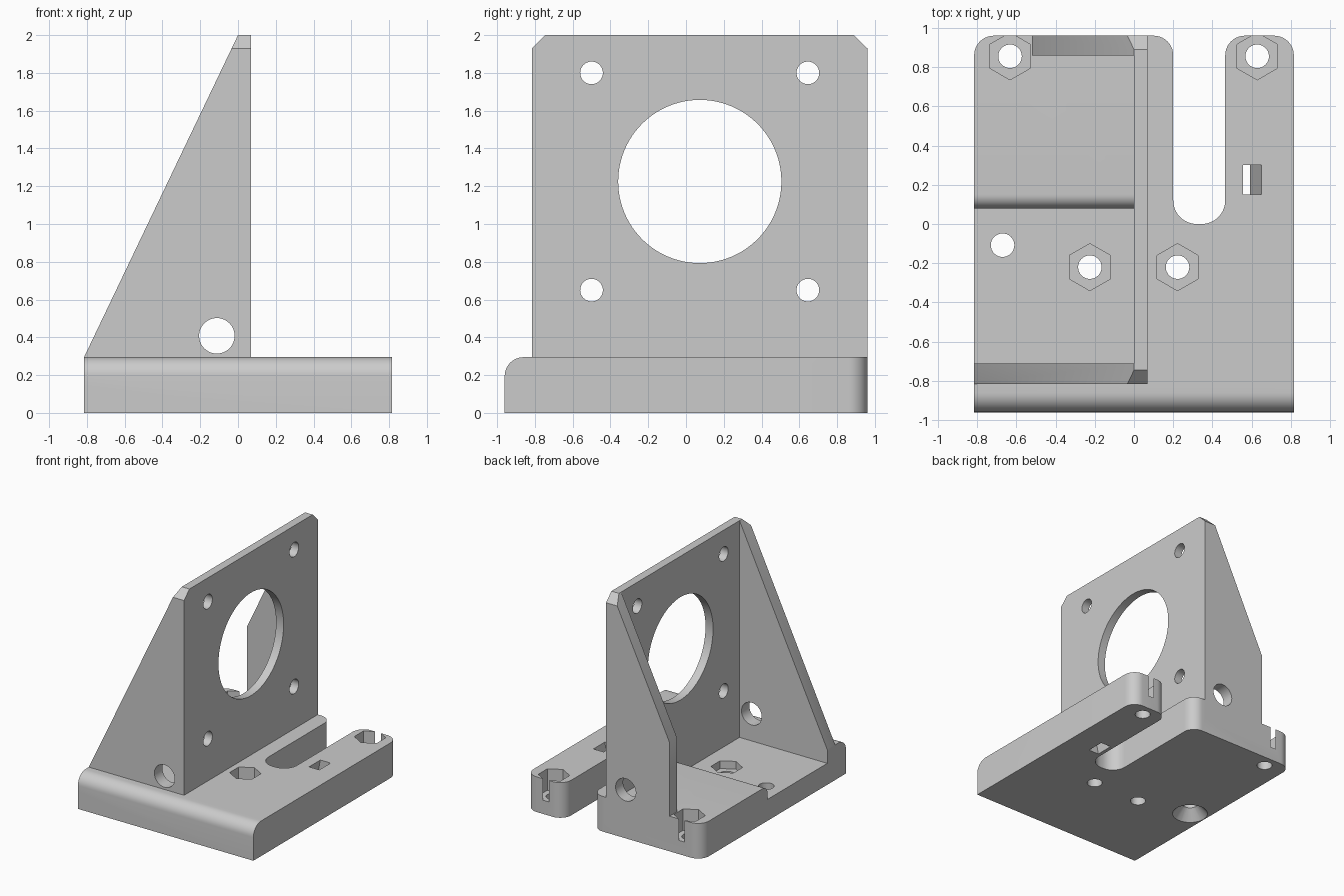
import bpy, bmesh, math
from mathutils import Vector

if "Cube" in bpy.data.objects:
    bpy.data.objects.remove(bpy.data.objects["Cube"])


def outline(points, steps=10):
    """2D outline; a point with a third value gets a right-angle fillet of that radius."""
    out = []
    n = len(points)
    for i, p in enumerate(points):
        c = Vector(p[:2])
        if len(p) == 2:
            out.append(c)
            continue
        r = p[2]
        d1 = (Vector(points[i - 1][:2]) - c).normalized()
        d2 = (Vector(points[(i + 1) % n][:2]) - c).normalized()
        for k in range(steps + 1):
            a = math.pi / 2 * k / steps
            out.append(c + r * (d1 + d2) - r * (d2 * math.cos(a) + d1 * math.sin(a)))
    return [p for i, p in enumerate(out) if (p - out[i - 1]).length > 1e-5]


def ngon(cx, cy, r, sides=48, turn=0.0):
    return [(cx + r * math.cos(turn + 2 * math.pi * k / sides),
             cy + r * math.sin(turn + 2 * math.pi * k / sides)) for k in range(sides)]


def prism(name, axis, pts, lo, hi, far_pts=None):
    """Extrude an outline along an axis; far_pts gives a different far end."""
    place = {'x': lambda p, w: (w, p[0], p[1]),
             'y': lambda p, w: (p[0], w, p[1]),
             'z': lambda p, w: (p[0], p[1], w)}[axis]
    bm = bmesh.new()
    a = [bm.verts.new(place(p, lo)) for p in pts]
    b = [bm.verts.new(place(p, hi)) for p in (far_pts or pts)]
    bm.faces.new(a)
    bm.faces.new(b)
    for i in range(len(a)):
        j = (i + 1) % len(a)
        bm.faces.new((a[i], a[j], b[j], b[i]))
    bmesh.ops.recalc_face_normals(bm, faces=bm.faces)
    me = bpy.data.meshes.new(name)
    bm.to_mesh(me)
    bm.free()
    ob = bpy.data.objects.new(name, me)
    bpy.context.collection.objects.link(ob)
    return ob


def combine(target, tool, op='DIFFERENCE'):
    bpy.context.view_layer.objects.active = target
    m = target.modifiers.new(op, 'BOOLEAN')
    m.operation, m.solver, m.object = op, 'EXACT', tool
    bpy.ops.object.modifier_apply(modifier=m.name)
    bpy.data.objects.remove(tool)


TOP, X, Y = 0.295, 0.815, 0.96
FLOOR = 0.18

# Base plate with open slot, rounded rear corners and rounded front edge
bracket = prism("mounting_bracket", 'z', outline([
    (-X, -Y), (X, -Y), (X, Y, 0.1), (0.465, Y, 0.1), (0.465, 0, 0.12),
    (0.2, 0, 0.12), (0.2, Y, 0.1), (-X, Y, 0.1)]), 0, TOP)
combine(bracket, prism("edge_shape", 'x', outline([
    (-Y, -0.1), (1.2, -0.1), (1.2, 0.5), (-0.7, 0.5), (-0.7, TOP), (-Y, TOP, 0.1)]),
    -1.2, 1.2), 'INTERSECT')

# Lowered floor between the gussets, with a rounded step
combine(bracket, prism("floor_cut", 'x', outline([
    (-0.71, FLOOR), (0.08, FLOOR), (0.08, TOP, 0.07), (0.15, TOP),
    (0.15, 0.5), (-0.71, 0.5)]), -1.2, 0))

# Upright plate and the two side gussets
upright = prism("upright_plate", 'x',
                [(-X, FLOOR - 0.05), (Y, FLOOR - 0.05), (Y, 2), (-X, 2)], 0, 0.07)
slope = (2 - TOP) / X
front = [(-X, TOP), (-X, TOP - 0.05), (0.03, TOP - 0.05), (0.03, 2), (0, 2)]
rear = [(-0.52, TOP + slope * (X - 0.52)), (-0.52, TOP - 0.05),
        (0.03, TOP - 0.05), (0.03, 2), (0, 2)]
combine(upright, prism("front_gusset", 'y', front, -X, -0.71), 'UNION')
combine(upright, prism("rear_gusset", 'y', rear, 0.86, Y), 'UNION')

# Chamfered top corners
for y, s in ((-X, 1), (Y, -1)):
    combine(upright, prism("corner_cut", 'x', [
        (y - s * 0.1, 1.83), (y + s * 0.17, 2.1), (y - s * 0.1, 2.1)], -0.5, 0.5))

# Large bore and four screw holes through the upright
combine(upright, prism("bore_cut", 'x', ngon(0.073, 1.225, 0.432, 96), -0.2, 0.2))
for y in (-0.5, 0.645):
    for z in (0.65, 1.8):
        combine(upright, prism("screw_cut", 'x', ngon(y, z, 0.06, 32), -0.2, 0.2))

# Rod hole through both gussets
combine(upright, prism("rod_cut", 'y', ngon(-0.112, 0.408, 0.094), -1.2, 1.2))
combine(bracket, upright, 'UNION')

# Hexagonal nut pockets with through holes
for x, y in ((-0.632, 0.855), (0.628, 0.855), (-0.225, -0.22), (0.222, -0.22)):
    combine(bracket, prism("nut_cut", 'z', ngon(x, y, 0.12, 6, math.pi / 2), 0.115, 0.31))
    combine(bracket, prism("bolt_cut", 'z', ngon(x, y, 0.06, 32), -0.1, 0.25))

# Countersunk hole opening at the underside
combine(bracket, prism("hole_cut", 'z', ngon(-0.67, -0.108, 0.06, 32), -0.1, 0.3))
combine(bracket, prism("countersink_cut", 'z', ngon(-0.67, -0.108, 0.148, 32), -0.01, 0.09,
                       ngon(-0.67, -0.108, 0.058, 32)))

# Slanted strap slot in the right arm
combine(bracket, prism("strap_cut", 'y', [
    (0.475, -0.1), (0.57, -0.1), (0.67, 0.393), (0.575, 0.393)], 0.15, 0.3))

# Grey plastic, smooth rounds with sharp edges
mat = bpy.data.materials.new("grey plastic")
mat.diffuse_color = (0.6, 0.6, 0.6, 1)
mat.use_nodes = True
mat.node_tree.nodes["Principled BSDF"].inputs["Base Color"].default_value = mat.diffuse_color
bracket.data.materials.clear()
bracket.data.materials.append(mat)
for p in bracket.data.polygons:
    p.material_index = 0
bpy.ops.object.select_all(action='DESELECT')
bracket.select_set(True)
bpy.context.view_layer.objects.active = bracket
bpy.ops.object.shade_smooth_by_angle(angle=math.radians(30))
